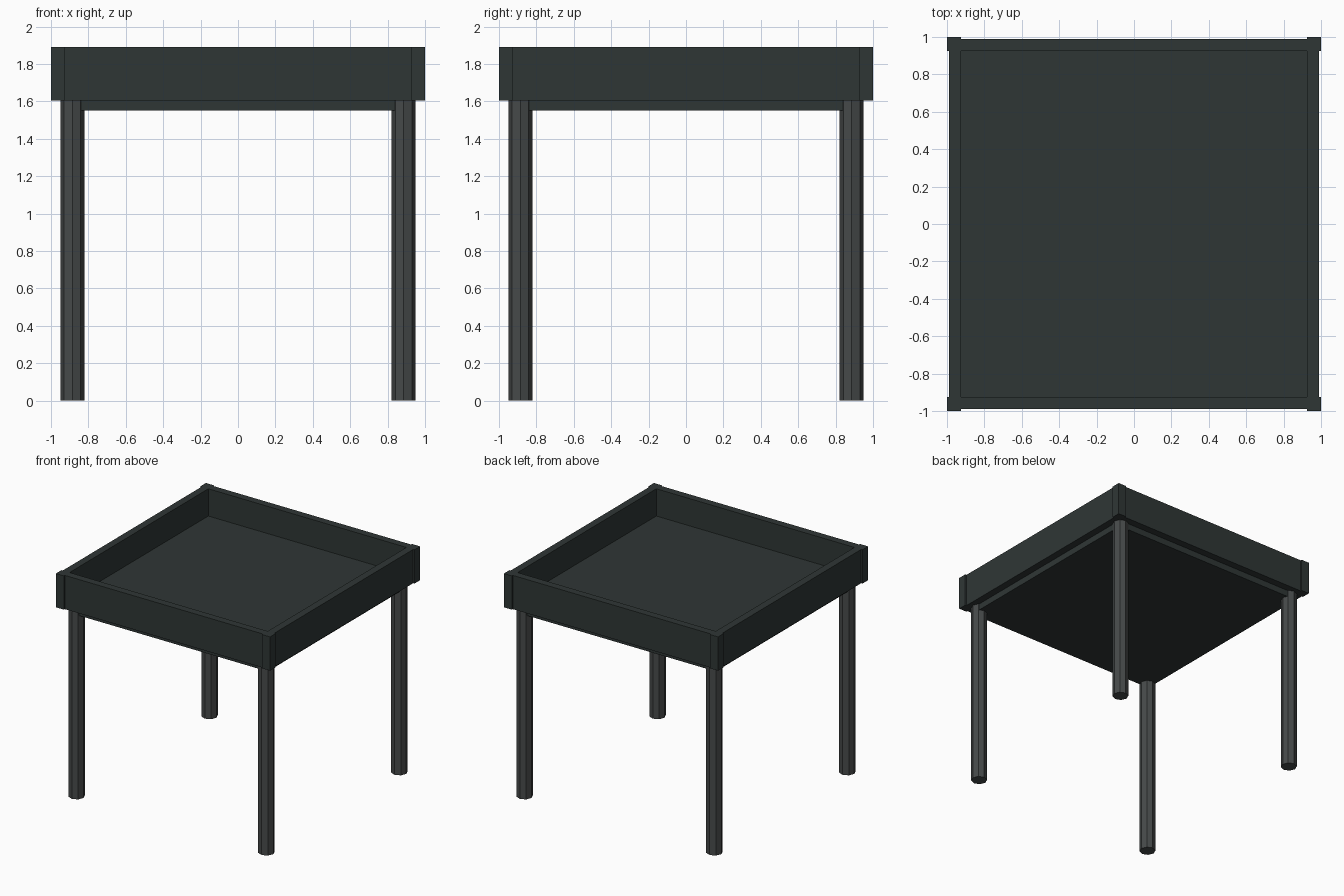
import bpy, math

if "Cube" in bpy.data.objects:
    bpy.data.objects.remove(bpy.data.objects["Cube"])


def material(name, color):
    m = bpy.data.materials.new(name)
    m.diffuse_color = (*color, 1)
    m.use_nodes = True
    m.node_tree.nodes["Principled BSDF"].inputs["Base Color"].default_value = m.diffuse_color
    return m


dark = material("dark_panel", (0.028, 0.037, 0.036))
grey = material("grey_leg", (0.062, 0.068, 0.068))


def box(name, lo, hi, mat):
    bpy.ops.mesh.primitive_cube_add(size=1, location=[(a + b) / 2 for a, b in zip(lo, hi)])
    ob = bpy.context.object
    ob.name = name
    ob.scale = [b - a for a, b in zip(lo, hi)]
    bpy.ops.object.transform_apply(location=False, rotation=False, scale=True)
    ob.data.materials.append(mat)
    return ob


INNER, RAIL, OUTER = 0.925, 0.988, 1.0
BOTTOM, TOP = 1.605, 1.89

# Tray floor, hanging slightly below the rails
box("tray_floor", (-INNER, -INNER, 1.55), (INNER, INNER, 1.66), dark)

# Four side rails between the corner posts
for side, s in (("front", -1), ("back", 1)):
    a, b = sorted((s * INNER, s * RAIL))
    box(side + "_rail", (-INNER, a, BOTTOM), (INNER, b, TOP), dark)
for side, s in (("left", -1), ("right", 1)):
    a, b = sorted((s * INNER, s * RAIL))
    box(side + "_rail", (a, -INNER, BOTTOM), (b, INNER, TOP), dark)

# Corner posts and octagonal legs
for yn, sy in (("front", -1), ("back", 1)):
    for xn, sx in (("left", -1), ("right", 1)):
        x0, x1 = sorted((sx * INNER, sx * OUTER))
        y0, y1 = sorted((sy * INNER, sy * OUTER))
        box(f"{yn}_{xn}_corner_post", (x0, y0, BOTTOM), (x1, y1, TOP), dark)
        bpy.ops.mesh.primitive_cylinder_add(
            vertices=8, radius=0.064, depth=BOTTOM,
            location=(sx * 0.886, sy * 0.886, BOTTOM / 2))
        leg = bpy.context.object
        leg.name = f"{yn}_{xn}_leg"
        leg.data.materials.append(grey)
